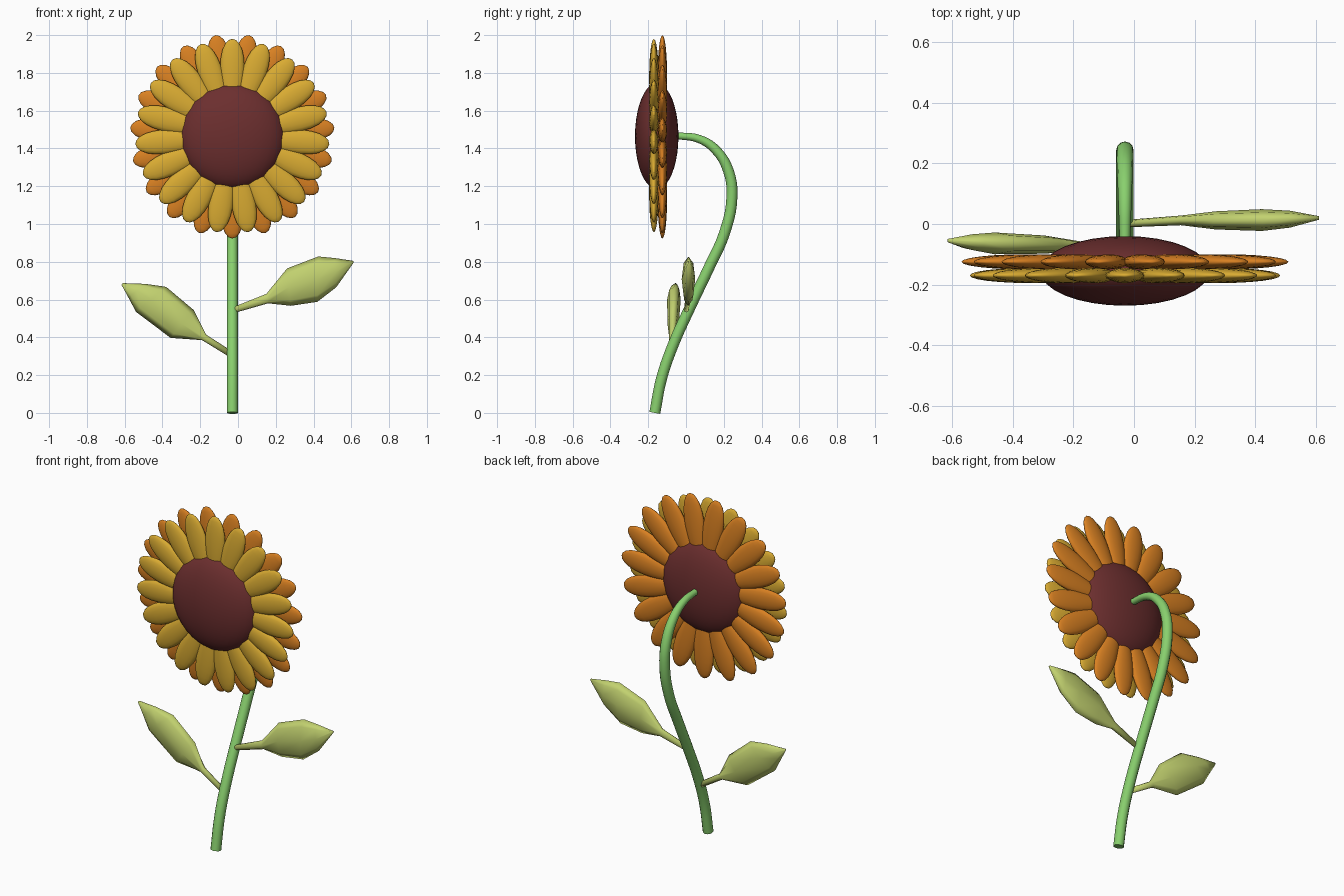
import bpy, bmesh, math
from mathutils import Vector, Matrix

if "Cube" in bpy.data.objects:
    bpy.data.objects.remove(bpy.data.objects["Cube"])

CX, CZ = -0.03, 1.465  # flower head centre


def mat(name, col):
    m = bpy.data.materials.new(name)
    m.diffuse_color = (*col, 1)
    m.use_nodes = True
    m.node_tree.nodes["Principled BSDF"].inputs["Base Color"].default_value = m.diffuse_color
    return m


yellow = mat("yellow", (0.70, 0.41, 0.032))
orange = mat("orange", (0.70, 0.22, 0.016))
brown = mat("dark brown", (0.15, 0.028, 0.028))
green = mat("stem green", (0.25, 0.63, 0.155))
lime = mat("leaf green", (0.54, 0.64, 0.16))


def finish(name, bm, material):
    bmesh.ops.recalc_face_normals(bm, faces=bm.faces)
    for f in bm.faces:
        f.smooth = True
    me = bpy.data.meshes.new(name)
    bm.to_mesh(me)
    bm.free()
    ob = bpy.data.objects.new(name, me)
    me.materials.append(material)
    bpy.context.collection.objects.link(ob)
    return ob


# Seed disc: flattened ball
bm = bmesh.new()
bmesh.ops.create_uvsphere(bm, u_segments=32, v_segments=20, radius=1)
bm.transform(Matrix.Translation((CX, -0.155, CZ)) @ Matrix.Diagonal((0.28, 0.115, 0.28, 1)))
finish("seed_disc", bm, brown)


# Petal rings: egg-shaped petals, wider towards the tip
def petal_ring(name, material, y, tip, offset, count=19):
    root = 0.12
    half = (tip - root) / 2
    bm = bmesh.new()
    for i in range(count):
        new = bmesh.ops.create_uvsphere(bm, u_segments=16, v_segments=12, radius=1)["verts"]
        rot = Matrix.Rotation(math.tau * (i + offset) / count, 4, 'Y')
        for v in new:
            x, d, t = v.co
            w = 0.062 * (1 + 0.28 * t)
            p = rot @ Vector((x * w, d * 0.025, root + half + t * half))
            v.co = p + Vector((CX, y, CZ))
    finish(name, bm, material)


petal_ring("front_petals", yellow, -0.17, 0.515, 0)
petal_ring("back_petals", orange, -0.125, 0.542, 0.5)

# Stem: bent tube, thinner where it meets the head
path = [(-0.165, 0, 1), (-0.13, 0.18, 1), (-0.068, 0.36, 1), (0.022, 0.56, 1),
        (0.122, 0.77, 1), (0.203, 0.95, 1), (0.243, 1.14, 1), (0.225, 1.28, 0.97),
        (0.16, 1.39, 0.88), (0.07, 1.45, 0.75), (-0.06, 1.468, 0.6)]
cu = bpy.data.curves.new("stem", 'CURVE')
cu.dimensions = '3D'
cu.bevel_depth = 0.029
cu.bevel_resolution = 4
cu.use_fill_caps = True
cu.resolution_u = 5
sp = cu.splines.new('BEZIER')
sp.bezier_points.add(len(path) - 1)
for b, (y, z, r) in zip(sp.bezier_points, path):
    b.co = (CX, y, z)
    b.radius = r
    b.handle_left_type = b.handle_right_type = 'AUTO'
cu.materials.append(green)
stem = bpy.data.objects.new("stem", cu)
bpy.context.collection.objects.link(stem)


# Leaves: sections between an upper and a lower edge, lens-shaped in thickness
def leaf(name, sections):
    bm = bmesh.new()
    rings = []
    for ux, uz, lx, lz, y, th in sections:
        u, l = Vector((ux, y, uz)), Vector((lx, y, lz))
        ring = []
        for k in range(8):
            a = math.tau * k / 8
            p = (u + l) / 2 + (u - l) / 2 * math.cos(a)
            p.y += th * math.sin(a)
            ring.append(bm.verts.new(p))
        rings.append(ring)
    for a, b in zip(rings, rings[1:]):
        for k in range(8):
            j = (k + 1) % 8
            bm.faces.new((a[k], a[j], b[j], b[k]))
    bm.faces.new(rings[0])
    bm.faces.new(rings[-1])
    finish(name, bm, lime)


leaf("right_leaf", [
    (-0.05, 0.55, -0.045, 0.522, 0.0, 0.012),
    (0.15, 0.63, 0.16, 0.58, 0.012, 0.016),
    (0.26, 0.765, 0.28, 0.567, 0.012, 0.03),
    (0.425, 0.828, 0.42, 0.588, 0.013, 0.036),
    (0.51, 0.82, 0.52, 0.665, 0.016, 0.028),
    (0.61, 0.805, 0.612, 0.795, 0.02, 0.006)])
leaf("left_leaf", [
    (-0.045, 0.335, -0.055, 0.302, -0.078, 0.012),
    (-0.17, 0.415, -0.19, 0.385, -0.073, 0.016),
    (-0.235, 0.545, -0.357, 0.397, -0.068, 0.03),
    (-0.38, 0.667, -0.54, 0.535, -0.064, 0.036),
    (-0.49, 0.683, -0.58, 0.61, -0.06, 0.026),
    (-0.61, 0.687, -0.617, 0.678, -0.055, 0.006)])
